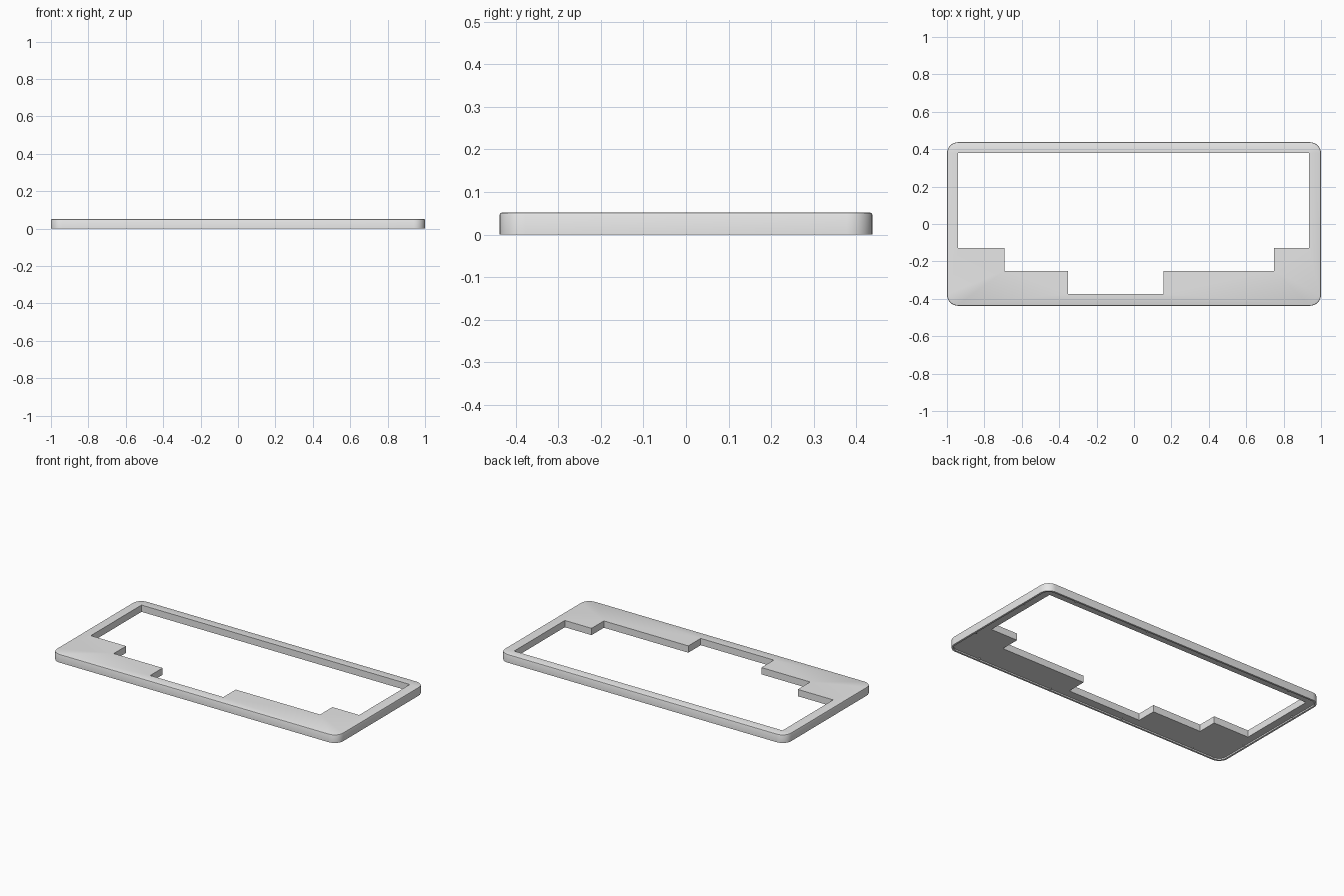
import bpy, bmesh, math

if "Cube" in bpy.data.objects:
    bpy.data.objects.remove(bpy.data.objects["Cube"])

HX, HY, H = 1.0, 0.4375, 0.052    # half width, half depth, height
R, BEVEL, RIM, RECESS = 0.06, 0.006, 0.012, 0.009

mat = bpy.data.materials.new("light_grey")
mat.diffuse_color = (0.8, 0.8, 0.8, 1)
mat.use_nodes = True
mat.node_tree.nodes["Principled BSDF"].inputs["Base Color"].default_value = mat.diffuse_color


def rounded_loop(bm, inset, z, steps=8):
    """Rounded rectangle of vertices, counter-clockwise."""
    verts = []
    r = R - inset
    for k, (sx, sy) in enumerate([(1, 1), (-1, 1), (-1, -1), (1, -1)]):
        for i in range(steps + 1):
            a = math.pi / 2 * (k + i / steps)
            verts.append(bm.verts.new((sx * (HX - R) + r * math.cos(a),
                                       sy * (HY - R) + r * math.sin(a), z)))
    return verts


def wall(bm, lower, upper):
    n = len(lower)
    for i in range(n):
        j = (i + 1) % n
        bm.faces.new((lower[i], lower[j], upper[j], upper[i]))


def fill_between(bm, outer, inner, up):
    edges = []
    for loop in (outer, inner):
        for i, v in enumerate(loop):
            w = loop[(i + 1) % len(loop)]
            edges.append(bm.edges.get((v, w)) or bm.edges.new((v, w)))
    bmesh.ops.triangle_fill(bm, edges=edges, use_beauty=True,
                            use_dissolve=False, normal=(0, 0, up))


def finish(bm, name):
    bmesh.ops.recalc_face_normals(bm, faces=bm.faces[:])
    mesh = bpy.data.meshes.new(name)
    bm.to_mesh(mesh)
    bm.free()
    mesh.materials.append(mat)
    obj = bpy.data.objects.new(name, mesh)
    bpy.context.collection.objects.link(obj)
    bpy.ops.object.select_all(action='DESELECT')
    obj.select_set(True)
    bpy.context.view_layer.objects.active = obj
    bpy.ops.object.shade_smooth_by_angle(angle=math.radians(30))
    return obj


# Stepped opening in the bezel
opening = [(-0.94, 0.379), (-0.94, -0.127), (-0.693, -0.127), (-0.693, -0.25),
           (-0.352, -0.25), (-0.352, -0.374), (0.159, -0.374), (0.159, -0.25),
           (0.749, -0.25), (0.749, -0.127), (0.936, -0.127), (0.936, 0.379)]

# Bezel: outer shell with a softened top edge and a lip around the underside
bm = bmesh.new()
h = BEVEL * (1 - math.sqrt(0.5))
outer = [rounded_loop(bm, RIM, RECESS), rounded_loop(bm, RIM, 0),
         rounded_loop(bm, 0, 0), rounded_loop(bm, 0, H - BEVEL),
         rounded_loop(bm, h, H - h), rounded_loop(bm, BEVEL, H)]
for lower, upper in zip(outer, outer[1:]):
    wall(bm, lower, upper)
inner_low = [bm.verts.new((x, y, RECESS)) for x, y in opening]
inner_top = [bm.verts.new((x, y, H)) for x, y in opening]
wall(bm, inner_low, inner_top)
fill_between(bm, outer[-1], inner_top, 1)
fill_between(bm, outer[0], inner_low, -1)
finish(bm, "bezel_frame")

# Small locating nubs just inside the lip
spots = [(x, s * 0.418) for x in (-0.78, -0.26, 0.26, 0.78) for s in (-1, 1)]
spots += [(s * 0.98, y) for s in (-1, 1) for y in (-0.21, 0.21)]
for i, (x, y) in enumerate(spots):
    bm = bmesh.new()
    bmesh.ops.create_cone(bm, cap_ends=True, segments=12, radius1=0.005,
                          radius2=0.005, depth=0.008)
    bmesh.ops.translate(bm, verts=bm.verts[:], vec=(x, y, RECESS - 0.002))
    finish(bm, f"locating_nub_{i + 1}")
